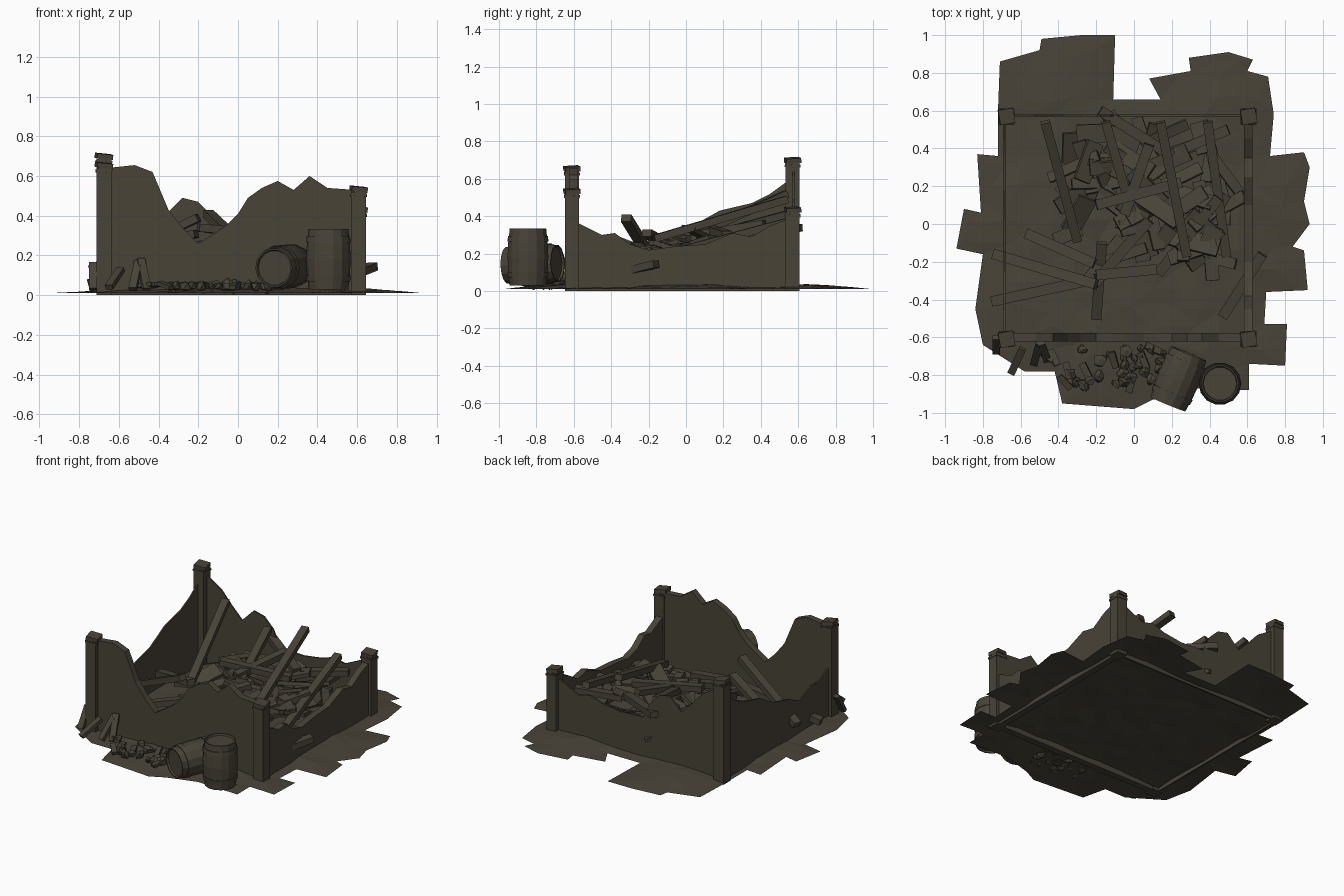
import bpy, bmesh, math, random
from mathutils import Vector, Matrix, Euler
from mathutils.geometry import delaunay_2d_cdt, intersect_point_line

random.seed(4)
if "Cube" in bpy.data.objects:
    bpy.data.objects.remove(bpy.data.objects["Cube"], do_unlink=True)

colour = (0.066, 0.056, 0.039, 1)
weathered = bpy.data.materials.new("weathered_brown")
weathered.use_nodes = True
weathered.diffuse_color = colour
bsdf = weathered.node_tree.nodes["Principled BSDF"]
bsdf.inputs["Base Color"].default_value = colour
bsdf.inputs["Roughness"].default_value = 0.9


def finish(name, bm, matrix=Matrix()):
    """Turn a bmesh into a named object."""
    mesh = bpy.data.meshes.new(name)
    bm.to_mesh(mesh)
    bm.free()
    mesh.materials.append(weathered)
    obj = bpy.data.objects.new(name, mesh)
    obj.matrix_world = matrix
    bpy.context.collection.objects.link(obj)
    return obj


def block(name, centre, size, rotation):
    bm = bmesh.new()
    bmesh.ops.create_cube(bm, size=1, matrix=Matrix.Diagonal((*size, 1)))
    return finish(name, bm, Matrix.Translation(centre) @ rotation.to_matrix().to_4x4())


def beam(name, start, end, width=0.055, depth=0.04):
    a, b = Vector(start), Vector(end)
    turn = (b - a).to_track_quat('X', 'Z')
    return block(name, (a + b) / 2, ((b - a).length, width, depth), turn)


# Ground: one ragged, gently domed sheet
outline = [Vector(p) for p in (
    (-.71, .86), (-.72, .6), (-.72, .36), (-.83, .37), (-.81, .06), (-.9, .08), (-.94, -.13),
    (-.8, -.16), (-.84, -.45), (-.8, -.64), (-.58, -.78), (-.42, -.78), (-.38, -.95), (0, -.98),
    (.1, -.93), (.3, -.87), (.61, -.88), (.61, -.74), (.8, -.75), (.81, -.53), (.69, -.53),
    (.7, -.36), (.92, -.35), (.9, -.14), (.84, -.12), (.93, 0), (.9, .12), (.93, .3), (.9, .38),
    (.72, .36), (.74, .58), (.71, .78), (.6, .81), (.63, .87), (.5, .91), (.29, .88),
    (.3, .81), (.08, .77), (.14, .66), (-.11, .66), (-.1, 1), (-.28, 1), (-.49, .98), (-.5, .92))]
scatter = [Vector((i / 9 + random.uniform(-.03, .03), j / 9 + random.uniform(-.03, .03)))
           for i in range(-8, 9) for j in range(-8, 9)]


def edge_distance(p):
    best = 9
    for a, b in zip(outline, outline[1:] + outline[:1]):
        t = intersect_point_line(p, a, b)[1]
        best = min(best, (a.lerp(b, max(0, min(1, t))) - p).length)
    return best


points, _, triangles, *_ = delaunay_2d_cdt(
    outline + scatter, [], [list(range(len(outline)))], 1, 1e-5)
bm = bmesh.new()
for p in points:
    rise = min(1, edge_distance(Vector(p)) / 0.25)
    bm.verts.new((p[0], p[1], 0.01 + rise * random.uniform(0.02, 0.035)))
bm.verts.ensure_lookup_table()
for tri in triangles:
    bm.faces.new([bm.verts[i] for i in tri])
bmesh.ops.delete(bm, geom=[v for v in bm.verts if not v.link_faces], context='VERTS')
bmesh.ops.recalc_face_normals(bm, faces=bm.faces)
finish("ground", bm)


# Broken walls: jagged profile extruded to a thickness
def wall(name, profile, place, thickness):
    """place maps (along, height) to the wall's centre plane."""
    full = [(profile[0][0], 0)] + profile + [(profile[-1][0], 0)]
    bm = bmesh.new()
    face = bm.faces.new([bm.verts.new(place(u, h)) for u, h in full])
    face.normal_update()
    normal = face.normal.copy()
    bmesh.ops.translate(bm, verts=bm.verts, vec=-normal * thickness / 2)
    new = bmesh.ops.extrude_face_region(bm, geom=[face], use_keep_orig=True)["geom"]
    moved = [g for g in new if isinstance(g, bmesh.types.BMVert)]
    bmesh.ops.translate(bm, verts=moved, vec=normal * thickness)
    bmesh.ops.recalc_face_normals(bm, faces=bm.faces)
    return finish(name, bm)


wall("front_wall", [(-.66, .64), (-.52, .655), (-.43, .62), (-.35, .43), (-.28, .34), (-.2, .26),
                    (-.12, .31), (-.05, .36), (0, .41), (.05, .49), (.12, .54), (.2, .575),
                    (.28, .53), (.36, .6), (.45, .54), (.59, .53)],
     lambda u, h: (u, -.6, h), 0.045)
wall("back_wall", [(-.66, .65), (-.53, .57), (-.45, .48), (-.37, .4), (-.28, .49), (-.2, .47),
                   (-.13, .4), (-.08, .29), (.1, .28), (.24, .3), (.33, .33), (.42, .31), (.59, .39)],
     lambda u, h: (u, .575, h), 0.01)
wall("left_wall", [(-.59, .36), (-.46, .3), (-.38, .3), (-.25, .25), (-.14, .3), (.02, .34),
                   (.18, .43), (.35, .47), (.45, .52), (.56, .6)],
     lambda u, h: (-.685, u, h), 0.01)
wall("right_wall", [(-.59, .37), (-.45, .3), (-.38, .31), (-.3, .25), (-.2, .22), (-.05, .24),
                    (.1, .25), (.25, .31), (.35, .29), (.45, .35), (.56, .39)],
     lambda u, h: (.605, u, h), 0.045)

# Corner posts with loose cap blocks
for name, x, y, top in (("front_right", -.675, -.61, .67), ("front_left", .607, -.61, .55),
                        ("back_left", .607, .57, .45), ("back_right", -.675, .57, .715)):
    shaft = top - 0.03
    block(name + "_post", (x, y, shaft / 2), (.076, .076, shaft), Euler((0, 0, 0)))
    block(name + "_post_cap", (x, y, top - .016), (.08, .08, .026), Euler((.06, .1, .18)))
    block(name + "_post_band", (x, y, top - .045), (.084, .084, .014), Euler((-.04, .05, 0)))

# Roof beams leaning on the back wall
for start, end in (((-.47, .54, .52), (-.3, -.09, .24)), ((-.15, .54, .41), (.02, -.05, .25)),
                   ((.14, .54, .49), (.28, -.17, .28)), ((.39, .54, .37), (.49, -.17, .18))):
    beam("leaning_roof_beam", start, end, .05)

# Fallen beams across the floor
for start, end in (((-.57, -.05, .22), (-.21, -.21, .31)), ((-.74, -.16, .13), (-.2, -.32, .39)),
                   ((-.75, -.41, .06), (-.2, -.29, .22)), ((-.2, -.27, .24), (.12, -.24, .22)),
                   ((.13, -.26, .15), (.45, .14, .28)), ((-.18, -.28, .2), (.08, .02, .28)),
                   ((-.18, .6, .34), (.2, .36, .28)), ((.22, .38, .27), (.5, .5, .3)),
                   ((-.05, .05, .3), (.08, .42, .36)), ((.47, -.49, .06), (.68, -.16, .145)),
                   ((-.2, -.5, .07), (-.17, -.1, .24)), ((-.2, .1, .34), (.25, .22, .3))):
    beam("fallen_beam", start, end)

# Heap of broken boards
for i in range(75):
    x, y = random.uniform(-.38, .5), random.uniform(-.2, .48)
    fall = max(abs(x - .06) / .6, abs(y - .15) / .55)
    height = (0.31 - 0.12 * fall) * random.uniform(0.65, 1)
    turn = Euler((random.uniform(-.4, .4), random.uniform(-.35, .35), random.uniform(0, math.pi)))
    block("broken_board", (x, y, height),
          (random.uniform(.12, .3), random.uniform(.05, .11), .025), turn)

# Stones and splinters spilled before the front wall
for i in range(34):
    bm = bmesh.new()
    bmesh.ops.create_icosphere(bm, subdivisions=1, radius=random.uniform(.018, .04))
    for v in bm.verts:
        v.co *= random.uniform(.6, 1.3)
    x, y = random.gauss(-.08, .15), random.uniform(-.88, -.65)
    finish("stone", bm, Matrix.Translation((max(-.38, min(.15, x)), y, .045)))
for i in range(9):
    turn = Euler((random.uniform(-.3, .3), random.uniform(-.3, .3), random.uniform(0, 3)))
    block("splinter", (random.uniform(-.5, .2), random.uniform(-.85, -.65), .05), (.09, .035, .02), turn)
for start, end in (((-.65, -.79, .04), (-.59, -.66, .13)), ((-.53, -.74, .03), (-.5, -.63, .17)),
                   ((-.46, -.72, .03), (-.49, -.63, .18)), ((-.73, -.68, .03), (-.73, -.6, .16))):
    beam("leaning_board", start, end, .04, .025)


# Barrels: lathed staves with raised hoops and recessed lids
def barrel(name, matrix, length=0.305, sides=14):
    half = length / 2
    profile = [(0, -half + .012), (.088, -half + .012), (.092, -half), (.1, -half),
               (.104, -half + .04), (.109, -half + .04), (.113, -half + .07), (.108, -half + .07),
               (.112, 0)]
    profile += [(r, -z) for r, z in reversed(profile[:-1])]
    bm = bmesh.new()
    verts = [bm.verts.new((r, 0, z)) for r, z in profile]
    edges = [bm.edges.new(pair) for pair in zip(verts, verts[1:])]
    bmesh.ops.spin(bm, geom=verts + edges, cent=(0, 0, 0), axis=(0, 0, 1),
                   angle=math.tau, steps=sides, use_merge=True)
    bmesh.ops.remove_doubles(bm, verts=bm.verts, dist=1e-5)
    bmesh.ops.recalc_face_normals(bm, faces=bm.faces)
    return finish(name, bm, matrix)


barrel("standing_barrel", Matrix.Translation((.455, -.845, .182)))
axis = Vector((.38, .92, .04)).to_track_quat('Z', 'Y')
barrel("lying_barrel", Matrix.Translation((.235, -.82, .143)) @ axis.to_matrix().to_4x4(), .29)
